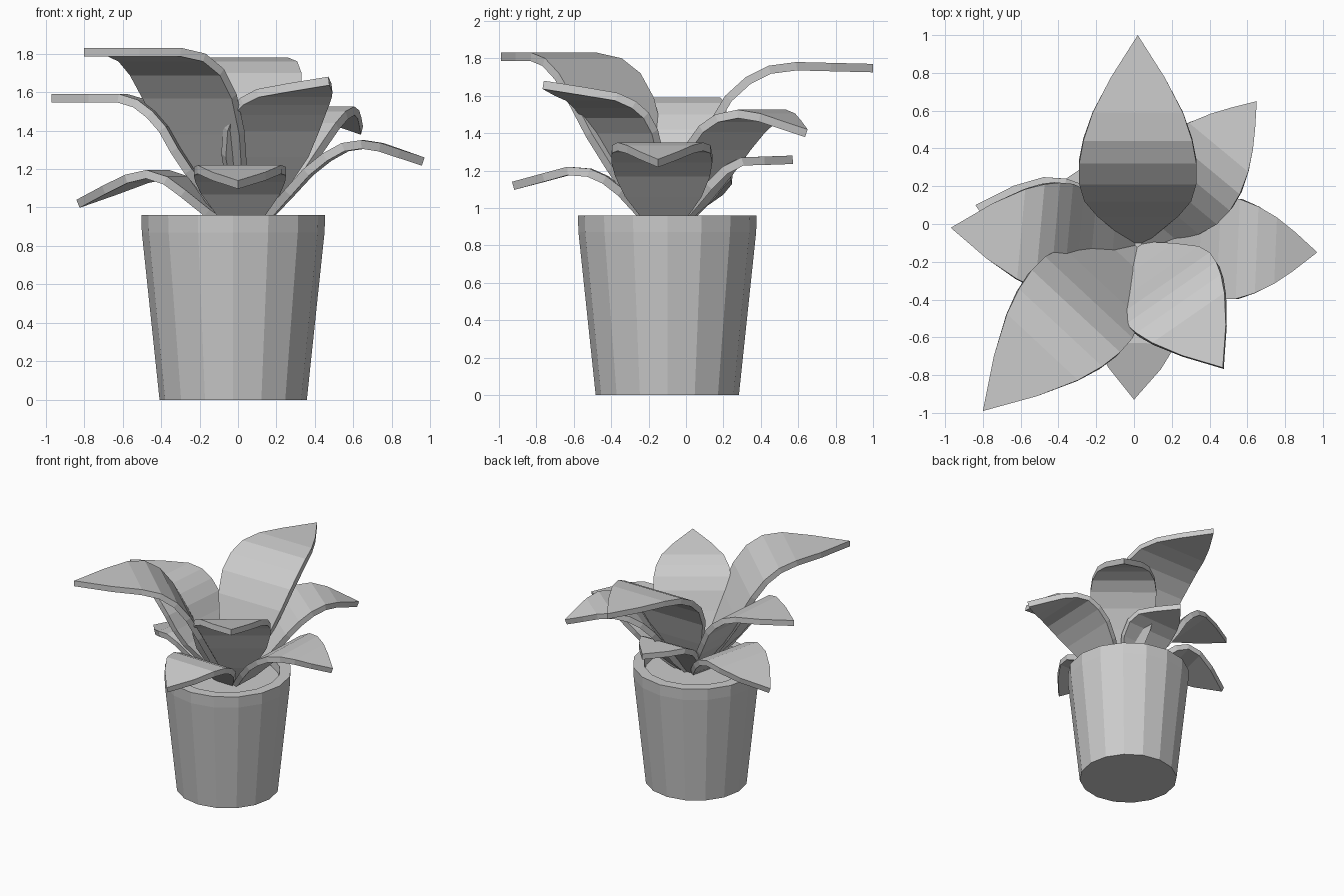
import bpy, bmesh
from math import cos, sin, pi
from mathutils import Vector

if "Cube" in bpy.data.objects:
    bpy.data.objects.remove(bpy.data.objects["Cube"])

CENTER = Vector((-0.025, -0.10, 0))   # pot axis
ROOT = Vector((0.02, -0.11, 0))       # where the leaves meet


def make_object(name, bm):
    mesh = bpy.data.meshes.new(name)
    bm.to_mesh(mesh)
    bm.free()
    obj = bpy.data.objects.new(name, mesh)
    bpy.context.collection.objects.link(obj)
    return obj


def lathe(name, profile, sides=16, cap_end=False):
    bm = bmesh.new()
    rings = []
    for r, z in profile:
        rings.append([bm.verts.new(CENTER + Vector((r * cos(2 * pi * i / sides),
                      r * sin(2 * pi * i / sides), z))) for i in range(sides)])
    for a, b in zip(rings, rings[1:]):
        for i in range(sides):
            j = (i + 1) % sides
            bm.faces.new((a[i], a[j], b[j], b[i]))
    bm.faces.new(rings[0][::-1])
    if cap_end:
        bm.faces.new(rings[-1])
    return make_object(name, bm)


# half-width of a leaf along its length, as (length fraction, width fraction)
OUTLINE = [(0, .1), (.12, .4), (.25, .72), (.36, .9), (.48, 1), (.6, 1),
           (.68, .9), (.76, .75), (.87, .44), (1, 0)]


def outline(t):
    for (t0, w0), (t1, w1) in zip(OUTLINE, OUTLINE[1:]):
        if t <= t1:
            return w0 + (w1 - w0) * (t - t0) / (t1 - t0)
    return 0


def leaf(name, tip, half_width, path):
    """Flat-section leaf bent along path, a list of (distance out, height)."""
    axis = Vector((tip[0], tip[1], 0)) - ROOT
    reach = axis.length
    axis.normalize()
    side = Vector((-axis.y, axis.x, 0))
    pts = [Vector((0, .88))] + [Vector(p) for p in path[:-1]]
    end = Vector((reach, path[-1]))
    pts += [pts[-1].lerp(end, .45), end]
    lengths = [0]
    for a, b in zip(pts, pts[1:]):
        lengths.append(lengths[-1] + (b - a).length)
    bm = bmesh.new()
    rows = []
    for p, s in zip(pts[:-1], lengths):
        c = ROOT + axis * p.x + Vector((0, 0, p.y))
        w = half_width * outline(s / lengths[-1])
        rows.append((bm.verts.new(c + side * w), bm.verts.new(c - side * w)))
    for a, b in zip(rows, rows[1:]):
        bm.faces.new((a[0], a[1], b[1], b[0]))
    point = bm.verts.new(ROOT + axis * reach + Vector((0, 0, end.y)))
    bm.faces.new((rows[-1][0], rows[-1][1], point))
    obj = make_object(name, bm)
    mod = obj.modifiers.new("thickness", 'SOLIDIFY')
    mod.thickness = 0.045
    mod.offset = -1


# pot with straight rim band, and soil inside
lathe("pot", [(.383, 0), (.475, .87), (.478, .96), (.395, .96), (.385, .87)])
lathe("soil", [(.387, .86), (.387, .90)], cap_end=True)

# leaves: name, tip position, half width, bend (last entry is tip height)
leaf("leaf_back_tall", (.02, 1.0), .31,
     [(.08, 1.07), (.15, 1.24), (.23, 1.45), (.32, 1.60), (.43, 1.70),
      (.55, 1.76), (.70, 1.78), 1.77])
leaf("leaf_front_left_tall", (-.80, -.99), .32,
     [(.10, 1.04), (.19, 1.22), (.28, 1.40), (.38, 1.59), (.48, 1.72),
      (.60, 1.80), (.74, 1.83), 1.83])
leaf("leaf_front_right_tall", (.47, -.76), .29,
     [(.10, 1.08), (.19, 1.28), (.25, 1.42), (.31, 1.51), (.38, 1.57),
      (.47, 1.615), 1.68])
leaf("leaf_left_middle", (-.97, -.02), .29,
     [(.13, 1.06), (.24, 1.20), (.31, 1.31), (.37, 1.42), (.44, 1.50),
      (.52, 1.56), (.62, 1.59), 1.59])
leaf("leaf_back_right_middle", (.65, .65), .26,
     [(.15, 1.05), (.25, 1.20), (.35, 1.34), (.45, 1.44), (.55, 1.50),
      (.67, 1.525), (.78, 1.505), 1.42])
leaf("leaf_right_middle", (.97, -.15), .27,
     [(.11, .96), (.23, 1.09), (.33, 1.20), (.43, 1.28), (.53, 1.335),
      (.63, 1.35), (.73, 1.335), 1.26])
leaf("leaf_front_low", (0, -.93), .24,
     [(.12, .99), (.22, 1.10), (.31, 1.17), (.40, 1.21), (.52, 1.22), 1.14])
leaf("leaf_left_low", (-.84, .10), .25,
     [(.14, .99), (.25, 1.09), (.34, 1.16), (.45, 1.195), (.57, 1.17), 1.04])
leaf("leaf_back_low", (0, .57), .22,
     [(.12, 1.02), (.21, 1.13), (.30, 1.22), (.40, 1.27), 1.28])
